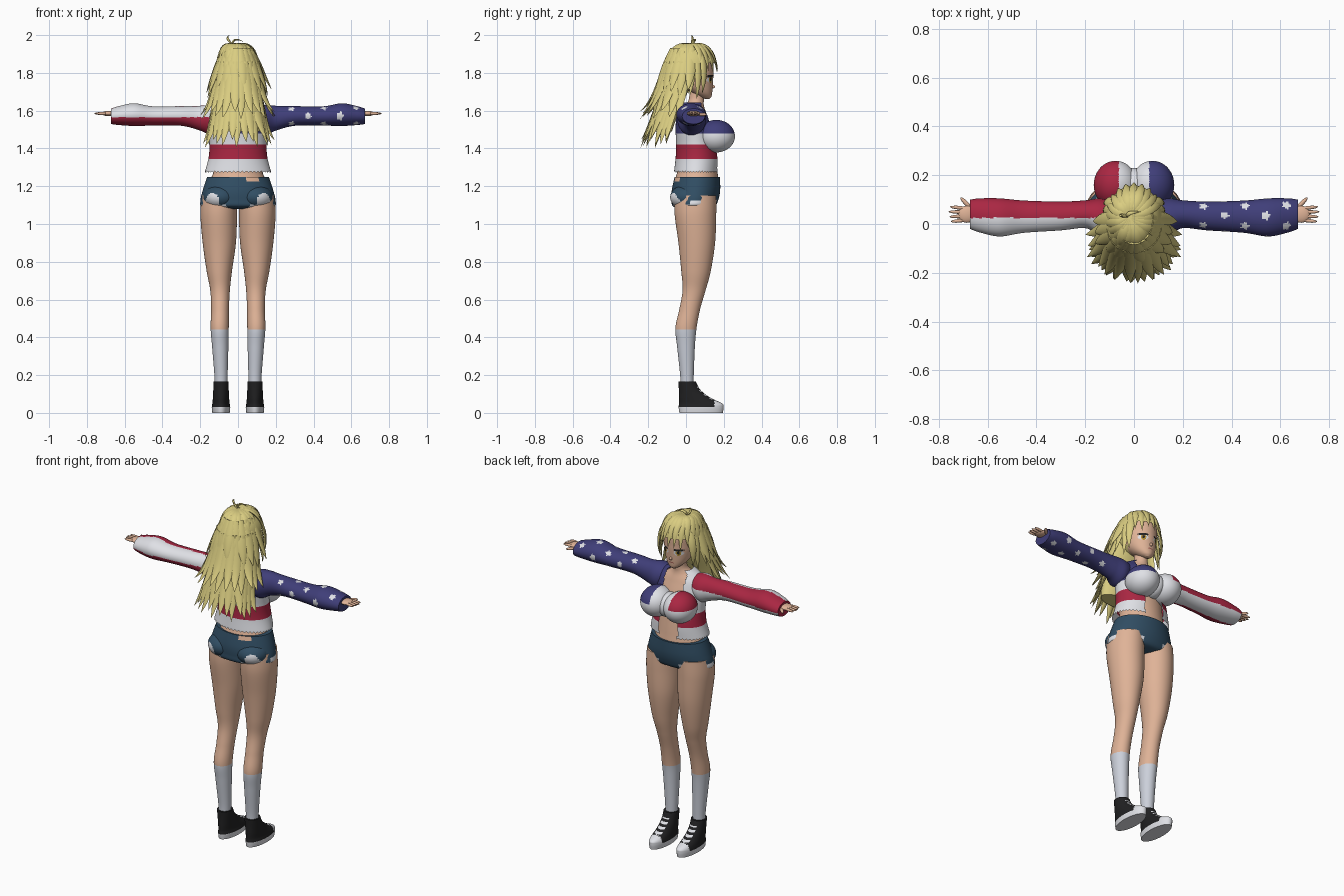
import bpy, bmesh, math
from mathutils import Vector, Matrix

cube = bpy.data.objects.get("Cube")
if cube:
    bpy.data.objects.remove(cube, do_unlink=True)

COLORS = {
    "skin": (0.74, 0.45, 0.31), "hair_yellow": (0.70, 0.61, 0.22), "white": (0.74, 0.75, 0.79),
    "sock_grey": (0.60, 0.63, 0.70), "red": (0.40, 0.02, 0.055), "navy": (0.05, 0.048, 0.19),
    "denim": (0.03, 0.075, 0.125), "black": (0.015, 0.015, 0.016), "amber": (0.45, 0.26, 0.03),
    "lip": (0.42, 0.14, 0.11)}
MATS = {}
for key, rgb in COLORS.items():
    m = bpy.data.materials.new(key)
    m.use_nodes = True
    m.diffuse_color = (*rgb, 1)
    bsdf = m.node_tree.nodes["Principled BSDF"]
    bsdf.inputs["Base Color"].default_value = (*rgb, 1)
    bsdf.inputs["Roughness"].default_value = 0.8
    MATS[key] = m


def finish(bm, name, rule):
    """Colour faces by a rule (None removes the face) and make the object."""
    bmesh.ops.recalc_face_normals(bm, faces=bm.faces[:])
    used, gone = [], []
    for f in bm.faces:
        key = rule if isinstance(rule, str) else rule(f.calc_center_median())
        if key is None:
            gone.append(f)
            continue
        if key not in used:
            used.append(key)
        f.material_index = used.index(key)
        f.smooth = True
    bmesh.ops.delete(bm, geom=gone, context="FACES")
    me = bpy.data.meshes.new(name)
    bm.to_mesh(me)
    bm.free()
    for key in used:
        me.materials.append(MATS[key])
    me.set_sharp_from_angle(angle=math.radians(50))
    ob = bpy.data.objects.new(name, me)
    bpy.context.collection.objects.link(ob)
    return ob


def spline(secs, steps):
    """Smooth interpolation through the cross-sections."""
    out, last = [], len(secs) - 1
    for i in range(last):
        p = [secs[max(0, min(last, i + k))] for k in (-1, 0, 1, 2)]
        for s in range(steps):
            t = s / steps
            out.append([b + t * (c - a) / 2 + t * t * (a - 2.5 * b + 2 * c - d / 2)
                        + t ** 3 * (1.5 * (b - c) + (d - a) / 2) for a, b, c, d in zip(*p)])
    return out + [list(secs[-1])]


def loft(name, secs, rule, side=1, axis="z", n=48, steps=8, caps=True, jag=0):
    """Elliptic tube: section = position on axis, centre u, v, radius u, v."""
    bm, rings = bmesh.new(), []
    for k, (s, cu, cv, ru, rv) in enumerate(spline(secs, steps)):
        ring = []
        for i in range(n):
            a = math.tau * i / n
            u, v = cu + ru * math.cos(a), cv + rv * math.sin(a)
            h = s - jag * (i % 2) if k == 0 else s
            p = (u, v, h) if axis == "z" else (h, u, v)
            ring.append(bm.verts.new((p[0] * side, p[1], p[2])))
        rings.append(ring)
    for r, q in zip(rings, rings[1:]):
        for i in range(n):
            j = (i + 1) % n
            bm.faces.new((r[i], r[j], q[j], q[i]))
    if caps:
        bm.faces.new(rings[0])
        bm.faces.new(rings[-1])
    return finish(bm, name, rule)


def ellipsoid(name, c, r, rule, turn=0, seg=32):
    bm = bmesh.new()
    mat = Matrix.Translation(c) @ Matrix.Rotation(turn, 4, "Z") @ Matrix.Diagonal((*r, 1))
    bmesh.ops.create_uvsphere(bm, u_segments=seg, v_segments=seg * 3 // 4, radius=1, matrix=mat)
    return finish(bm, name, rule)


def lock(bm, a, b, c, width, thick=0.010, steps=9, n=8):
    """Flattened pointed strand along a quadratic curve."""
    a, b, c = Vector(a), Vector(b), Vector(c)
    prev = None
    for k in range(steps):
        t = k / steps
        p = a * (1 - t) ** 2 + b * 2 * t * (1 - t) + c * t * t
        tan = ((b - a) * (1 - t) + (c - b) * t).normalized()
        out = p - Vector((0, 0, min(p.z, 1.82)))
        wide = tan.cross(out).normalized()
        up = wide.cross(tan)
        f = min(1, 0.45 + 2 * t) * (1 - t ** 2.5)
        ring = [bm.verts.new(p + wide * width * f * math.cos(q * math.tau / n)
                             + up * thick * f * math.sin(q * math.tau / n)) for q in range(n)]
        if prev:
            for i in range(n):
                bm.faces.new((prev[i], prev[i - 1], ring[i - 1], ring[i]))
        else:
            bm.faces.new(ring)
        prev = ring
    tip = bm.verts.new(c)
    for i in range(n):
        bm.faces.new((prev[i], prev[i - 1], tip))


# Colour rules
def jacket_rule(p):
    if p.y > 0.08 and (p.z < 1.41 and abs(p.x) < 0.06 or p.z > 1.52 and abs(p.x) < 0.065):
        return None
    if p.z < 1.48:
        return "red" if 1.345 < p.z < 1.42 else "white"
    return "navy" if p.x > 0 else "white"


def bust_rule(p):
    if p.z < 1.48 or abs(p.x) < 0.062:
        return "white"
    return "navy" if p.x > 0 else "red"


def star_rule(p):
    k = round((p.x - 0.2) / 0.085)
    dx = p.x - 0.2 - 0.085 * k
    ang = math.atan2(p.z - 1.572, p.y - 0.035) + (k % 2) * math.pi / 4
    da = (ang + math.pi / 4) % (math.pi / 2) - math.pi / 4
    reach = 0.016 + 0.003 * math.cos(5 * math.atan2(da * 0.06, dx))
    return "white" if k > 0 and math.hypot(dx, da * 0.06) < reach else "navy"


def stripe_rule(p):
    return "red" if (p.y > 0.025) == (p.z > 1.565) else "white"


def shorts_rule(p):
    x = abs(p.x)
    if p.y < 0 and p.z > 1.228 and 0.04 < p.x < 0.11:
        return "skin"
    if p.y < 0 and ((x - 0.135) / 0.04) ** 2 + ((p.z - 1.09) / 0.075) ** 2 < 1:
        return "white"
    return "white" if p.z < 1.102 + (0.025 if p.y > 0.02 and x > 0.07 else 0) and x > 0.06 else "denim"


def shoe_rule(p):
    if p.z < 0.03 or (p.y > 0.15 and p.z < 0.07):
        return "white"
    lace = abs(abs(p.x) - 0.09) < 0.022 and p.y > 0.045 and 0.07 < p.z < 0.15
    return "white" if lace and int(p.z / 0.01) % 2 else "black"


def face_rule(p):
    x, z = abs(p.x) - 0.042, p.z - 1.765
    if p.y > 0.06:
        if (x / 0.026) ** 2 + ((z - 0.017) / 0.006) ** 2 < 1:
            return "black"
        if (x / 0.012) ** 2 + (z / 0.018) ** 2 < 1:
            return "black" if (x / 0.006) ** 2 + (z / 0.009) ** 2 < 1 else "amber"
        if (x / 0.024) ** 2 + (z / 0.016) ** 2 < 1:
            return "white"
        if abs(p.x) < 0.016 and abs(p.z - 1.703) < 0.003:
            return "lip"
    return "skin"


# Torso and head
loft("torso", [(1.15, 0, .05, .15, .10), (1.22, 0, .055, .15, .115), (1.29, 0, .06, .126, .105),
               (1.4, 0, .05, .128, .10), (1.5, 0, .045, .125, .092), (1.58, 0, .035, .11, .075),
               (1.625, 0, .045, .06, .05), (1.66, 0, .055, .036, .04), (1.73, 0, .06, .036, .04)], "skin")
loft("head", [(1.662, 0, .112, .012, .012), (1.675, 0, .10, .034, .035), (1.70, 0, .08, .058, .059),
              (1.74, 0, .055, .078, .087), (1.80, 0, .04, .09, .105), (1.87, 0, .035, .09, .105),
              (1.93, 0, .03, .05, .06)], face_rule, n=128, steps=16)
ellipsoid("nose", (0, .138, 1.727), (.008, .016, .010), "skin")

# Cropped jacket
loft("jacket", [(1.28, 0, .055, .174, .118), (1.35, 0, .06, .156, .115), (1.42, 0, .055, .15, .107),
                (1.5, 0, .045, .15, .10), (1.58, 0, .035, .138, .085), (1.62, 0, .033, .105, .066),
                (1.643, 0, .04, .065, .055)], jacket_rule, n=96, steps=12, caps=False, jag=.009)
ellipsoid("bust_centre", (0, .155, 1.46), (.06, .075, .07), bust_rule)
SLEEVE = [(.09, .03, 1.56, .06, .06), (.14, .03, 1.55, .075, .08), (.2, .04, 1.56, .057, .066),
          (.3, .033, 1.572, .059, .052), (.45, .03, 1.572, .066, .051), (.55, .027, 1.579, .078, .06),
          (.63, .035, 1.574, .07, .05), (.672, .04, 1.57, .06, .041)]
loft("left_sleeve", SLEEVE, star_rule, 1, "x", n=72, steps=18)
loft("right_sleeve", SLEEVE, stripe_rule, -1, "x", n=72, steps=10)

# Shorts
loft("shorts", [(1.08, 0, .045, .10, .07), (1.094, 0, .042, .192, .112), (1.13, 0, .048, .198, .124),
                (1.18, 0, .053, .186, .128), (1.25, 0, .06, .163, .12)], shorts_rule, n=96, steps=10)

# Paired parts
LEG = [(.13, .09, .005, .033, .035), (.2, .09, .005, .035, .036), (.35, .094, 0, .043, .047),
       (.45, .097, 0, .048, .056), (.55, .095, .02, .047, .055), (.65, .095, .043, .052, .061),
       (.75, .099, .053, .067, .078), (.9, .099, .057, .088, .097), (1.05, .102, .05, .097, .11),
       (1.15, .098, .05, .095, .11)]
SHOE = [(0, .09, .08, .046, .115), (.03, .09, .08, .049, .119), (.05, .09, .077, .046, .114),
        (.08, .09, .046, .043, .084), (.12, .09, .02, .041, .058), (.165, .09, .006, .041, .046)]
for side, tag in ((1, "left_"), (-1, "right_")):
    loft(tag + "leg", LEG, lambda p: "sock_grey" if p.z < .44 else "skin", side, steps=10)
    loft(tag + "shoe", SHOE, shoe_rule, side, n=80)
    ellipsoid(tag + "bust", (side * .076, .16, 1.465), (.089, .099, .086), bust_rule, seg=72)
    ellipsoid(tag + "seat", (side * .092, .012, 1.142), (.092, .096, .068), shorts_rule, seg=64)
    ellipsoid(tag + "palm", (side * .685, .04, 1.585), (.036, .035, .014), "skin")
    ellipsoid(tag + "thumb", (side * .688, .085, 1.58), (.032, .009, .009), "skin", side * .8, 16)
    for i in range(4):
        reach = (.032, .038, .042, .036)[i]
        ellipsoid(tag + "finger", (side * (.718 + reach * .0), .013 + .018 * i, 1.585),
                  (reach, .0075, .008), "skin", side * (i - 1.5) * .06, 16)

# Hair: cap, back volume, layered strands
ellipsoid("hair_cap", (0, .02, 1.83), (.117, .14, .125),
          lambda p: None if p.z < 1.85 and p.y > .04 else "hair_yellow", seg=48)
loft("back_hair", [(1.49, 0, -.13, .115, .055), (1.6, 0, -.105, .122, .07), (1.7, 0, -.07, .122, .08),
                   (1.8, 0, -.035, .118, .087), (1.87, 0, -.01, .10, .085)], "hair_yellow")
bm = bmesh.new()
# layer = strand count, half fan in degrees, then (radius x, centre y, radius y, z) at root, bend, tip
LAYERS = [(15, 88, (.11, -.04, .08, 1.74), (.128, -.09, .095, 1.53), (.185, -.10, .14, 1.425)),
          (14, 95, (.108, -.01, .105, 1.86), (.13, -.04, .125, 1.65), (.20, -.06, .185, 1.575)),
          (12, 98, (.075, .02, .10, 1.93), (.142, .0, .145, 1.78), (.17, -.01, .15, 1.69))]
for count, fan, *rings in LAYERS:
    for i in range(count):
        a = math.radians(fan * (2 * i / (count - 1) - 1))
        pts = [(rx * math.sin(a), cy - ry * math.cos(a), z) for rx, cy, ry, z in rings]
        wave = .022 * math.sin(i * 2.4)
        pts[2] = (pts[2][0] + wave * .5, pts[2][1], pts[2][2] + wave)
        lock(bm, *pts, .032)
# crown strands and fringe
for i in range(22):
    a = math.tau * i / 22
    s, c = math.sin(a), math.cos(a)
    low = 1.80 + .018 * math.sin(i * 2.1) - (.03 if c < .4 else 0)
    lock(bm, (-.02 + .012 * s, .03 + .012 * c, 1.95), (.105 * s, .02 + .13 * c, 1.965),
         (.122 * s, .025 + .145 * c, low), .026)
for side in (1, -1):
    # strands framing the face
    for y, z, out in ((.085, 1.69, .105), (.055, 1.66, .118), (.02, 1.68, .15)):
        lock(bm, (side * .08, y, 1.90), (side * .13, y + .02, 1.79), (side * out, y, z), .024)
# loose curl on top
lock(bm, (-.02, .03, 1.945), (-.075, .04, 1.985), (-.045, .03, 2.0), .009, .006)
lock(bm, (-.03, .03, 1.945), (-.03, .05, 1.995), (.03, .05, 1.965), .010, .006)
finish(bm, "hair_strands", "hair_yellow")
